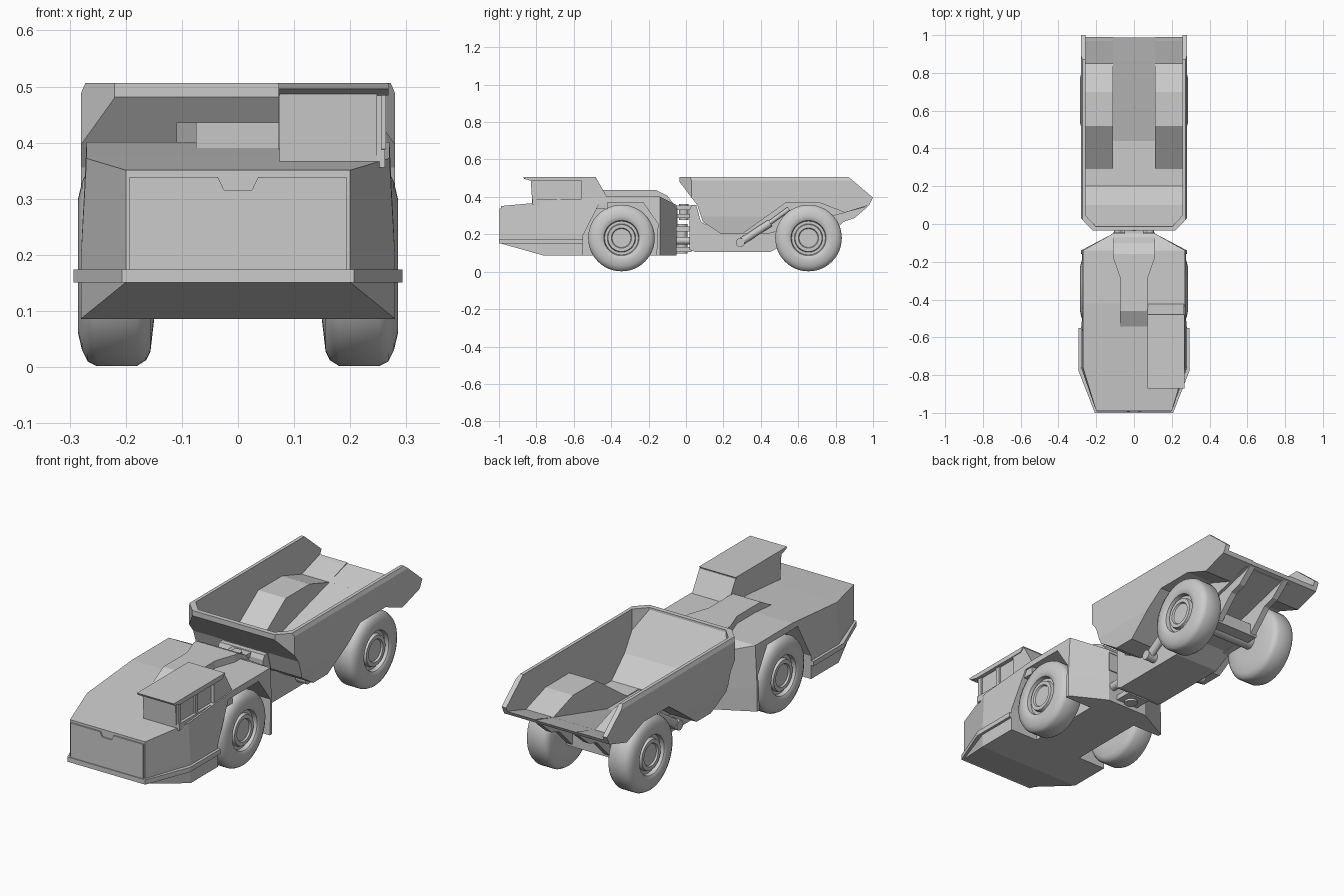
import bpy, bmesh, math
from mathutils import Vector, Matrix

if "Cube" in bpy.data.objects:
    bpy.data.objects.remove(bpy.data.objects["Cube"])

GREY = (0.6, 0.6, 0.6, 1)
paint = bpy.data.materials.new("plain grey")
paint.use_nodes = True
paint.diffuse_color = GREY
paint.node_tree.nodes["Principled BSDF"].inputs["Base Color"].default_value = GREY


def finish(name, bm):
    bmesh.ops.recalc_face_normals(bm, faces=bm.faces)
    mesh = bpy.data.meshes.new(name)
    bm.to_mesh(mesh)
    bm.free()
    mesh.materials.append(paint)
    ob = bpy.data.objects.new(name, mesh)
    bpy.context.collection.objects.link(ob)
    return ob


def prism(name, pts, axis, a, b):
    """Extrude a 2D profile along an axis: x takes (y,z), y takes (x,z), z takes (x,y)."""
    place = {"x": lambda p, t: (t, p[0], p[1]),
             "y": lambda p, t: (p[0], t, p[1]),
             "z": lambda p, t: (p[0], p[1], t)}[axis]
    bm = bmesh.new()
    lo = [bm.verts.new(place(p, a)) for p in pts]
    hi = [bm.verts.new(place(p, b)) for p in pts]
    bm.faces.new(lo)
    bm.faces.new(hi[::-1])
    for i in range(len(pts)):
        j = (i + 1) % len(pts)
        bm.faces.new((lo[i], lo[j], hi[j], hi[i]))
    return finish(name, bm)


def box(name, x, y, z):
    return prism(name, [(x[0], y[0]), (x[1], y[0]), (x[1], y[1]), (x[0], y[1])], "z", *z)


def mirrored(half):
    """Close a right-half outline across x = 0."""
    return half + [(-x, v) for x, v in reversed(half)]


def combine(ob, tool, mode):
    mod = ob.modifiers.new("cut", "BOOLEAN")
    mod.operation, mod.solver, mod.object = mode, "EXACT", tool
    bpy.context.view_layer.objects.active = ob
    bpy.ops.object.modifier_apply(modifier=mod.name)
    bpy.data.objects.remove(tool)
    return ob


def smooth(ob):
    bpy.ops.object.select_all(action="DESELECT")
    ob.select_set(True)
    bpy.context.view_layer.objects.active = ob
    bpy.ops.object.shade_smooth_by_angle(angle=math.radians(40))


def rod(name, p, q, r, sides=24):
    p, q = Vector(p), Vector(q)
    d = q - p
    bm = bmesh.new()
    bmesh.ops.create_cone(bm, cap_ends=True, segments=sides, radius1=r, radius2=r, depth=d.length,
                          matrix=Matrix.Translation((p + q) / 2) @ d.to_track_quat("Z", "Y").to_matrix().to_4x4())
    ob = finish(name, bm)
    smooth(ob)
    return ob


# Tractor body: sections lofted from front to back
stations = [(-0.99, 0.2, 0.2, 0.155, 0.355), (-0.76, 0.28, 0.27, 0.09, 0.376), (-0.42, 0.28, 0.27, 0.09, 0.405),
            (-0.14, 0.28, 0.27, 0.09, 0.405), (-0.05, 0.11, 0.11, 0.09, 0.36)]
bm = bmesh.new()
rings = []
for y, w, wt, zb, zt in stations:
    half = [(w, zb), (w, 0.2), (wt, zt)]
    rings.append([bm.verts.new((x, y, z)) for x, z in mirrored(half)])
for r, s in zip(rings, rings[1:]):
    for i in range(6):
        j = (i + 1) % 6
        bm.faces.new((r[i], r[j], s[j], s[i]))
bm.faces.new(rings[0])
bm.faces.new(rings[-1][::-1])
body = finish("tractor_body", bm)
arch = [(-0.55, 0.05), (-0.55, 0.2), (-0.46, 0.375), (-0.23, 0.375), (-0.15, 0.26), (-0.16, 0.05)]
for a, b in ((0.13, 0.4), (-0.4, -0.13)):
    combine(body, prism("arch_cutter", arch, "x", a, b), "DIFFERENCE")

# Bumper rail, front panel and its latch notch
prism("bumper", mirrored([(0.207, -1.0), (0.293, -0.78), (0.293, -0.55)]), "z", 0.155, 0.178)
prism("front_panel", mirrored([(0.193, 0.178), (0.193, 0.343), (0.036, 0.343), (0.025, 0.32)]),
      "y", -0.996, -0.985)

# Raised engine cover, widening towards the back
hood = prism("engine_cover", [(-0.55, 0.39), (-0.46, 0.44), (-0.16, 0.44), (-0.1, 0.41), (-0.045, 0.34),
                              (-0.045, 0.25), (-0.55, 0.25)], "x", -0.2, 0.2)
combine(hood, prism("hood_plan", mirrored([(0.075, -0.6), (0.075, -0.28), (0.11, -0.18), (0.11, 0)]),
                    "z", 0.2, 0.5), "INTERSECT")

# Cab on the left side
prism("cab", [(-0.82, 0.34), (-0.83, 0.495), (-0.49, 0.495), (-0.49, 0.34)], "x", 0.074, 0.248)
prism("cab_rear", [(-0.56, 0.34), (-0.56, 0.5), (-0.48, 0.505), (-0.42, 0.4), (-0.42, 0.34)], "x", 0.072, 0.264)
prism("cab_roof", [(-0.87, 0.51), (-0.865, 0.5), (-0.82, 0.488), (-0.5, 0.488), (-0.48, 0.51)],
      "x", 0.072, 0.268)
for y in (-0.82, -0.69):
    box("cab_post", (0.24, 0.256), (y, y + 0.02), (0.36, 0.495))
box("cab_sill", (0.24, 0.262), (-0.82, -0.5), (0.36, 0.392))

# Dump bed: outer shell trimmed in plan and section
bed = prism("dump_bed", [(-0.035, 0.51), (0.87, 0.51), (1.0, 0.4), (0.98, 0.36), (0.85, 0.32), (0.72, 0.37),
                         (0.53, 0.37), (0.3, 0.205), (0.19, 0.205), (0.09, 0.27), (0.06, 0.36),
                         (-0.035, 0.485)], "x", -0.3, 0.3)
combine(bed, prism("bed_section", mirrored([(0.25, 0.1), (0.28, 0.3), (0.28, 0.492), (0.268, 0.52)]),
                   "y", -0.2, 1.2), "INTERSECT")
combine(bed, prism("bed_plan", mirrored([(0.22, -0.1), (0.22, -0.034), (0.29, 0.04), (0.29, 1.1)]),
                   "z", 0, 0.7), "INTERSECT")
combine(bed, prism("bed_tunnel", [(0.25, 0.207), (0.44, 0.207), (0.96, 0.35), (0.96, 0.38), (0.4, 0.38)],
                   "x", -0.13, 0.13), "UNION")
# Load space with raised wheel housings, then the low centre channel
space = prism("load_space", [(-0.015, 0.56), (-0.012, 0.5), (0.1, 0.32), (0.2, 0.225), (0.29, 0.225),
                             (0.52, 0.385), (0.7, 0.385), (0.85, 0.336), (0.97, 0.374), (1.05, 0.392),
                             (1.05, 0.56)], "x", -0.256, 0.256)
combine(space, prism("space_plan", mirrored([(0.205, -0.1), (0.205, -0.01), (0.27, 0.06), (0.27, 1.1)]),
                     "z", 0, 0.7), "INTERSECT")
combine(bed, space, "DIFFERENCE")
combine(bed, prism("channel_cutter", [(0.2, 0.221), (0.44, 0.221), (0.97, 0.37), (1.06, 0.395), (1.06, 0.57),
                                      (0.2, 0.57)], "x", -0.11, 0.11), "DIFFERENCE")

# Rear chassis
prism("rear_chassis", [(0.03, 0.36), (0.02, 0.34), (0.02, 0.12), (0.05, 0.11), (0.45, 0.11), (0.55, 0.16),
                       (0.74, 0.16), (0.74, 0.22), (0.44, 0.212), (0.2, 0.212), (0.08, 0.27), (0.055, 0.36)],
      "x", -0.12, 0.12)
for s in (-1, 1):
    prism("chassis_rail", [(0.5, 0.15), (0.74, 0.17), (0.84, 0.27), (0.9, 0.29), (0.975, 0.354), (0.9, 0.338),
                           (0.5, 0.225)], "x", s * 0.085, s * 0.115)
    # Lift cylinders beside the chassis
    rod("lift_cylinder", (s * 0.15, 0.29, 0.16), (s * 0.15, 0.45, 0.265), 0.02)
    rod("lift_piston", (s * 0.15, 0.44, 0.26), (s * 0.15, 0.55, 0.34), 0.012)
    rod("lift_pivot", (s * 0.11, 0.29, 0.16), (s * 0.172, 0.29, 0.16), 0.024)
    rod("steering_cylinder", (s * 0.085, -0.08, 0.17), (s * 0.085, 0.04, 0.17), 0.02)

# Articulation joint
for z in (0.29, 0.335):
    box("hinge_plate", (-0.05, 0.05), (-0.06, 0.03), (z, z + 0.022))
rod("hinge_pin", (0, -0.012, 0.28), (0, -0.012, 0.365), 0.025)
rod("hinge_column", (0, -0.022, 0.1), (0, -0.022, 0.26), 0.03)
for z in (0.11, 0.22):
    box("lower_hinge_plate", (-0.06, 0.06), (-0.06, 0.03), (z, z + 0.025))

# Wheels: one turned profile used on both axles and both sides
tyre = [(0.15, 0), (0.15, 0.1), (0.156, 0.152), (0.164, 0.168), (0.18, 0.178), (0.252, 0.178), (0.268, 0.17),
        (0.278, 0.15), (0.285, 0.12), (0.281, 0.1), (0.277, 0.094), (0.258, 0.09), (0.258, 0.076),
        (0.274, 0.072), (0.274, 0.054), (0.266, 0.05), (0.266, 0)]
for label, y in (("front", -0.345), ("rear", 0.655)):
    rod(label + "_axle", (-0.16, y, 0.184), (0.16, y, 0.184), 0.035)
    for side, s in (("left", 1), ("right", -1)):
        bm = bmesh.new()
        verts = [bm.verts.new((s * x, y, 0.184 + r)) for x, r in tyre]
        edges = [bm.edges.new(e) for e in zip(verts, verts[1:])]
        bmesh.ops.spin(bm, geom=verts + edges, cent=(0, y, 0.184), axis=(1, 0, 0),
                       angle=math.tau, steps=48, use_duplicate=False)
        bmesh.ops.remove_doubles(bm, verts=bm.verts, dist=0.0004)
        smooth(finish(label + "_" + side + "_wheel", bm))

# Rest everything on the ground
bpy.context.view_layer.update()
for ob in bpy.context.collection.objects:
    if ob.type == "MESH":
        ob.data.transform(Matrix.Translation((0, 0, -0.004)))
